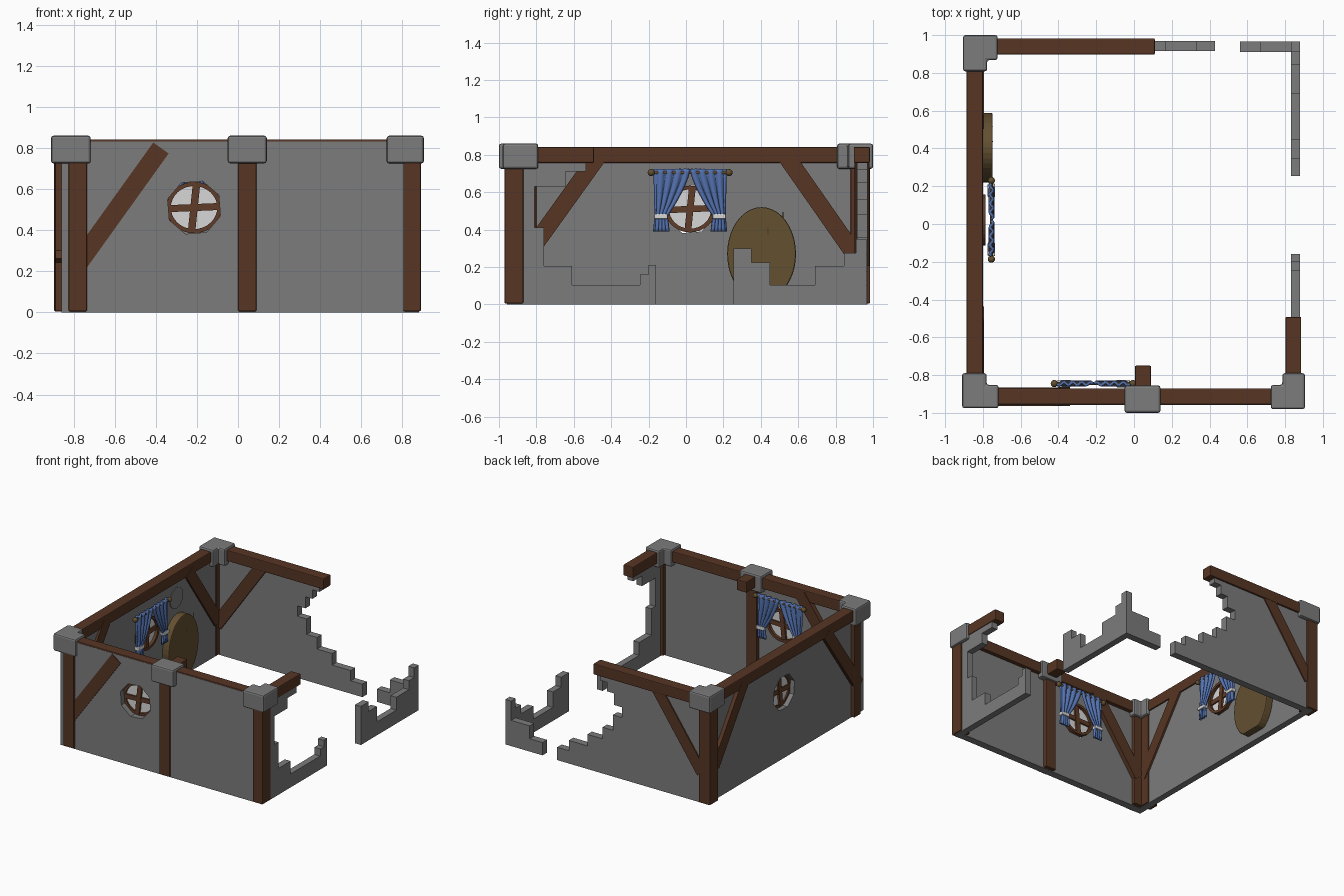
import bpy, bmesh, math

if "Cube" in bpy.data.objects:
    bpy.data.objects.remove(bpy.data.objects["Cube"])


def material(name, r, g, b):
    m = bpy.data.materials.new(name)
    m.use_nodes = True
    m.diffuse_color = (r, g, b, 1)
    m.node_tree.nodes["Principled BSDF"].inputs["Base Color"].default_value = (r, g, b, 1)
    return m


STONE = material("stone grey", .2, .2, .2)
WOOD = material("dark timber", .095, .036, .017)
FRAME = material("window timber", .115, .045, .02)
DOOR = material("door wood", .125, .08, .03)
BLUE = material("curtain blue", .09, .17, .43)
WHITE = material("pale white", .68, .68, .68)

# Drawing planes: outline coordinates (u, v) and depth w mapped to the world
PLANES = {
    "front": lambda u, v, w: (u, w, v),
    "side": lambda u, v, w: (w, u, v),
    "top": lambda u, v, w: (u, v, w),
}


def finish(name, bm, mat, bevel=0, smooth=False):
    bmesh.ops.recalc_face_normals(bm, faces=bm.faces)
    for f in bm.faces:
        f.smooth = smooth
    mesh = bpy.data.meshes.new(name)
    bm.to_mesh(mesh)
    bm.free()
    mesh.materials.append(mat)
    ob = bpy.data.objects.new(name, mesh)
    bpy.context.scene.collection.objects.link(ob)
    if bevel:
        mod = ob.modifiers.new("soft edges", "BEVEL")
        mod.width = bevel
        mod.segments = 2
    return ob


def slab(name, outline, plane, lo, hi, mat, hole=None, bevel=0):
    """Extrude an outline, with an optional hole, from depth lo to hi."""
    bm = bmesh.new()
    to_world = PLANES[plane]
    loops = [[bm.verts.new((u, v, lo)) for u, v in pts] for pts in (outline, hole) if pts]
    if hole:
        edges = [bm.edges.new((l[i - 1], l[i])) for l in loops for i in range(len(l))]
        bmesh.ops.triangle_fill(bm, edges=edges, use_beauty=True)
    else:
        bm.faces.new(loops[0])
    out = bmesh.ops.extrude_face_region(bm, geom=bm.faces[:])
    for v in out["geom"]:
        if isinstance(v, bmesh.types.BMVert):
            v.co.z = hi
    for v in bm.verts:
        v.co = to_world(*v.co)
    return finish(name, bm, mat, bevel)


def rect(a, b, c, d):
    return [(a, c), (b, c), (b, d), (a, d)]


def oval(u, v, ru, rv, n=32, turn=0):
    angles = [turn + math.tau * i / n for i in range(n)]
    return [(u + ru * math.cos(a), v + rv * math.sin(a)) for a in angles]


def zigzag(u, v, *moves):
    """Stepped outline: each move changes u, then v, in turn."""
    pts = [(u, v)]
    for i, m in enumerate(moves):
        u, v = (m, v) if i % 2 == 0 else (u, m)
        pts.append((u, v))
    return pts


def bar(p, q, width):
    """Outline of a straight bar between two points."""
    du, dv = q[0] - p[0], q[1] - p[1]
    k = width / 2 / math.hypot(du, dv)
    nu, nv = -dv * k, du * k
    return [(p[0] + nu, p[1] + nv), (p[0] - nu, p[1] - nv),
            (q[0] - nu, q[1] - nv), (q[0] + nu, q[1] + nv)]


def box(name, x, y, z, mat, bevel=.006):
    return slab(name, rect(*x, *y), "top", *z, mat, bevel=bevel)


# Window positions on the front and left walls
MID = .51
front_u, side_u = -.214, .022


def window_hole(u):
    return oval(u, MID, .135, .135, 8, math.pi / 8 + .08)


# Whole walls with window openings
slab("front_wall", rect(-.86, .88, 0, .832), "front", -.957, -.9, STONE, window_hole(front_u))
slab("left_wall", rect(-.9, .915, 0, .8), "side", -.86, -.81, STONE, window_hole(side_u))

# Ruined walls with stepped edges
slab("back_wall", zigzag(-.86, 0, .43, .1, .33, .18, .17, .27, .04, .36, -.05, .48, -.13,
                         .56, -.06, .65, 0, .72, .06, .8, -.86), "front", .915, .97, STONE)
slab("right_wall_front", zigzag(-.9, 0, -.16, .21, -.2, .16, -.245, .105, -.61, .205, -.76,
                                .41, -.81, .63, -.645, .71, -.535, .8, -.9),
     "side", .83, .88, STONE)
slab("right_wall_back", zigzag(.91, 0, .255, .3, .35, .225, .45, .105, .69, .205, .845, .275, .91),
     "side", .83, .88, STONE)
slab("back_wall_corner", zigzag(.88, 0, .56, .1, .67, .2, .83, .35, .88), "front", .91, .965, STONE)

# Corner and middle posts
box("front_left_post", (-.825, -.735), (-.97, -.87), (.005, .8), WOOD)
box("left_front_post", (-.89, -.8), (-.88, -.8), (.005, .8), WOOD)
box("front_middle_post", (0, .09), (-.97, -.87), (.005, .8), WOOD)
box("front_right_post", (.805, .89), (-.97, -.87), (.005, .8), WOOD)
box("back_left_post", (-.895, -.8), (.88, .985), (.005, .8), WOOD)

# Top beams
TOP = (.757, .842)
box("front_beam", (-.8, .8), (-.955, -.87), TOP, WOOD)
box("left_beam", (-.887, -.8), (-.85, .9), TOP, WOOD)
box("back_beam", (-.8, .11), (.897, .983), TOP, WOOD)
box("right_beam", (.802, .885), (-.87, -.492), TOP, WOOD)
box("middle_stub_beam", (.005, .09), (-.9, -.75), TOP, WOOD)

# Diagonal braces, showing on both faces of the walls
for name, plane, p, q, lo, hi in (
        ("front_brace", "front", (-.78, .235), (-.375, .8), -.963, -.865),
        ("back_brace", "front", (-.82, .235), (-.43, .79), .9, .98),
        ("left_front_brace", "side", (-.87, .235), (-.475, .785), -.888, -.795),
        ("left_back_brace", "side", (.9, .27), (.54, .785), -.888, -.795)):
    slab(name, bar(p, q, .092), plane, lo, hi, WOOD)


# Stone caps: L shapes wrapping the corners, one block in the middle
def corner_cap(name, outer, inner, notch):
    (ox, oy), (ix, iy), (nx, ny) = outer, inner, notch
    outline = [(ox, oy), (ix, oy), (ix, ny), (nx, ny), (nx, iy), (ox, iy)]
    slab(name, outline, "top", .725, .86, STONE, bevel=.012)


corner_cap("back_left_cap", (-.905, 1), (-.722, .808), (-.778, .868))
corner_cap("front_left_cap", (-.91, -.975), (-.717, -.79), (-.78, -.852))
corner_cap("front_right_cap", (.905, -.98), (.724, -.79), (.785, -.852))
box("front_middle_cap", (-.05, .14), (-1, -.855), (.725, .86), STONE, .012)


def round_part(name, plane, u, v, w, radius, half=0):
    """A ball, or a rod along u when a half length is given."""
    bm = bmesh.new()
    if half:
        bmesh.ops.create_cone(bm, cap_ends=True, segments=12, radius1=radius,
                              radius2=radius, depth=2 * half)
    else:
        bmesh.ops.create_uvsphere(bm, u_segments=12, v_segments=8, radius=radius)
    for p in bm.verts:
        x, y, z = p.co
        p.co = PLANES[plane](u + z, v + x, w + y)
    finish(name, bm, DOOR, smooth=not half)


def curtain(name, plane, u, w, side):
    """Pleated panel drawn to one side by its tie."""
    bm = bmesh.new()
    rows, cols, grid = 16, 20, []
    for r in range(rows + 1):
        z = .725 - .335 * r / rows
        pull = min((.725 - z) / .25, 1)
        inner = .003 + .122 * pull ** 1.4 - max(0, .47 - z) * .12
        outer = .192 - .008 * pull + max(0, .47 - z) * .1
        row = []
        for c in range(cols + 1):
            t = c / cols
            fold = .009 * math.sin(t * math.tau * 4)
            row.append(bm.verts.new(PLANES[plane](
                u + side * (inner + (outer - inner) * t), z, w + fold)))
        grid.append(row)
    for a, b in zip(grid, grid[1:]):
        for c in range(cols):
            bm.faces.new((a[c], a[c + 1], b[c + 1], b[c]))
    ob = finish(name, bm, BLUE, smooth=True)
    mod = ob.modifiers.new("cloth", "SOLIDIFY")
    mod.thickness = .014
    mod.offset = 0


def window(label, plane, u, w):
    """Round window on the inner wall face at depth w, with curtains."""
    slab(label + "_window_ring", oval(u, MID, .135, .125), plane, w - .015, w + .025, FRAME,
         hole=oval(u, MID, .113, .105))
    slab(label + "_window_pane", oval(u, MID, .12, .115), plane, w - .004, w + .004, WHITE)
    slab(label + "_window_upright", bar((u - .012, MID - .115), (u + .012, MID + .115), .036),
         plane, w - .02, w + .02, FRAME)
    slab(label + "_window_crossbar", bar((u - .118, MID - .005), (u + .118, MID + .005), .034),
         plane, w - .016, w + .016, FRAME)
    depth = w + .055
    round_part(label + "_curtain_rod", plane, u, .705, depth, .008, .21)
    for end, side in (("low", -1), ("high", 1)):
        part = label + "_" + end
        round_part(part + "_rod_knob", plane, u + side * .208, .705, depth, .019)
        curtain(part + "_curtain", plane, u, depth, side)
        a, b = sorted((u + side * .12, u + side * .192))
        slab(part + "_curtain_tie", rect(a, b, .457, .484), plane,
             depth - .02, depth + .02, WHITE, bevel=.006)


window("front", "front", front_u, -.9)
window("left", "side", side_u, -.81)

# Oval door leaning on the left wall, flat along its foot
door = [(u, max(v, .05)) for u, v in oval(.404, .27, .184, .25, 40)]
slab("oval_door", door, "side", -.808, -.748, DOOR, bevel=.008)
for u, v in ((.435, .39), (.515, .475)):
    slab("door_slit", rect(u, u + .005, v - .02, v + .02), "side", -.75, -.746, WOOD)

# Round stone plate above the door
slab("round_wall_plate", oval(.395, .64, .08, .08), "side", -.812, -.804, STONE)
